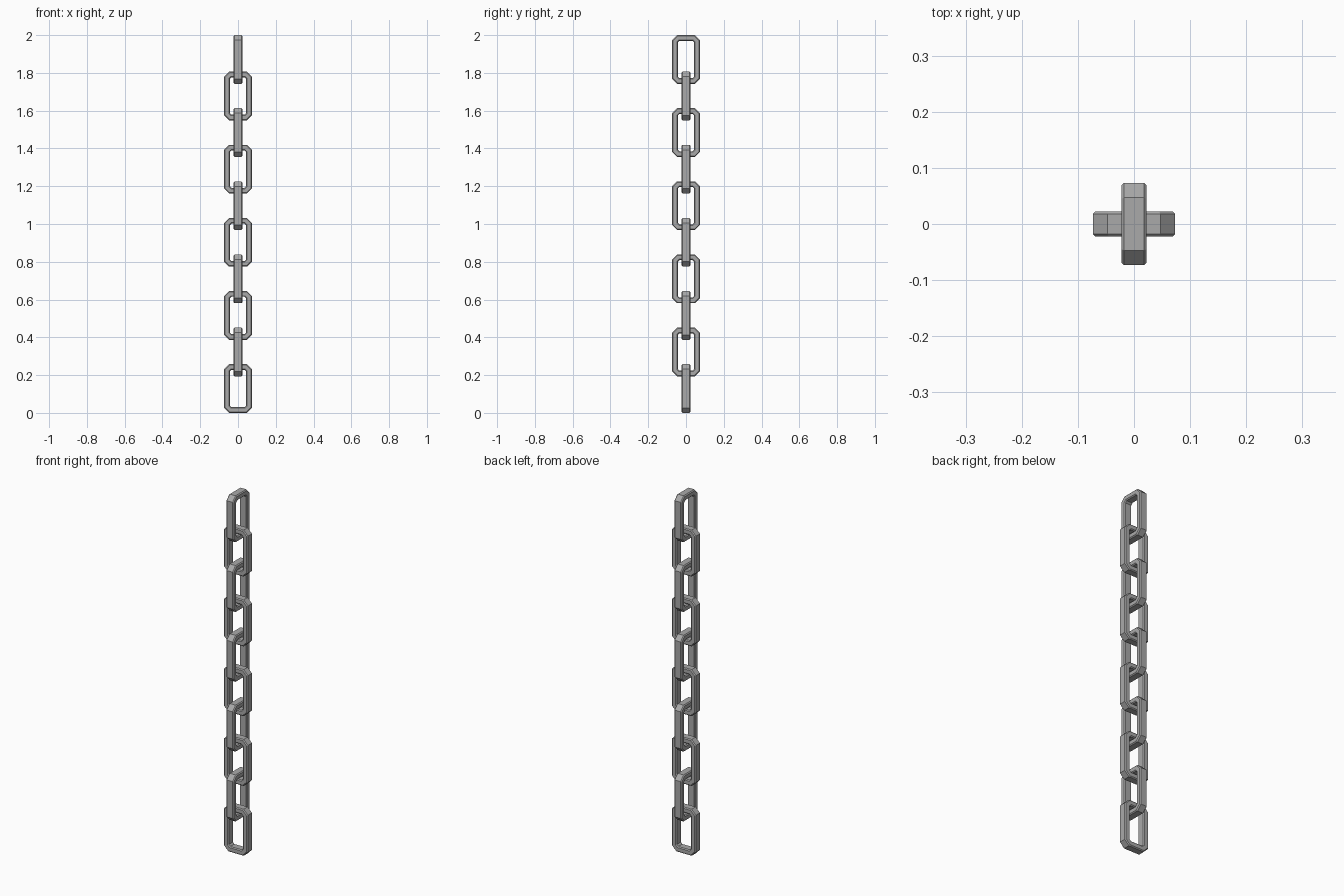
import bpy, bmesh, math

if "Cube" in bpy.data.objects:
    bpy.data.objects.remove(bpy.data.objects["Cube"])

# Chain dimensions
COUNT = 10
LENGTH = 0.258                          # height of one link
PITCH = (2.0 - LENGTH) / (COUNT - 1)    # spacing between links
HALF_W = 0.0735                         # half width of a link
CORNER = 0.0265                         # cut corner of the link outline
BAR = 0.030                             # bar size across the link outline
HALF_T = 0.0225                         # half thickness of the bar
BEVEL = 0.005                           # cut edges of the bar

steel = bpy.data.materials.new("grey_steel")
steel.diffuse_color = (0.40, 0.40, 0.40, 1.0)
steel.use_nodes = True
steel.node_tree.nodes["Principled BSDF"].inputs["Base Color"].default_value = steel.diffuse_color


def outline(inset):
    """Cut-corner rectangle, offset inwards with even mitres."""
    w, h = HALF_W - inset, LENGTH / 2 - inset
    c = CORNER - inset * (2 - math.sqrt(2))
    quarter = [(w, h - c), (w - c, h)]
    pts = []
    for sx, sz in ((1, 1), (-1, 1), (-1, -1), (1, -1)):
        corner = quarter if sx * sz > 0 else quarter[::-1]
        pts += [(sx * x, sz * z) for x, z in corner]
    return pts


# Bar cross-section: (distance in from the outline, thickness position)
b, t = BEVEL, HALF_T
section = [(0, -t + b), (0, t - b), (b, t), (BAR - b, t),
           (BAR, t - b), (BAR, -t + b), (BAR - b, -t), (b, -t)]

# Link mesh: one outline ring per section point, bridged into a closed loop
bm = bmesh.new()
rings = [[bm.verts.new((x, y, z)) for x, z in outline(d)] for d, y in section]
for i, ring in enumerate(rings):
    following = rings[(i + 1) % len(rings)]
    for j in range(8):
        k = (j + 1) % 8
        bm.faces.new((ring[j], ring[k], following[k], following[j]))
bmesh.ops.recalc_face_normals(bm, faces=bm.faces)
link_mesh = bpy.data.meshes.new("chain_link")
bm.to_mesh(link_mesh)
bm.free()
link_mesh.materials.append(steel)

# Chain: every second link turned a quarter
for i in range(COUNT):
    link = bpy.data.objects.new(f"chain_link_{i + 1}", link_mesh)
    link.location.z = LENGTH / 2 + i * PITCH
    link.rotation_euler.z = math.pi / 2 * (i % 2)
    bpy.context.collection.objects.link(link)
